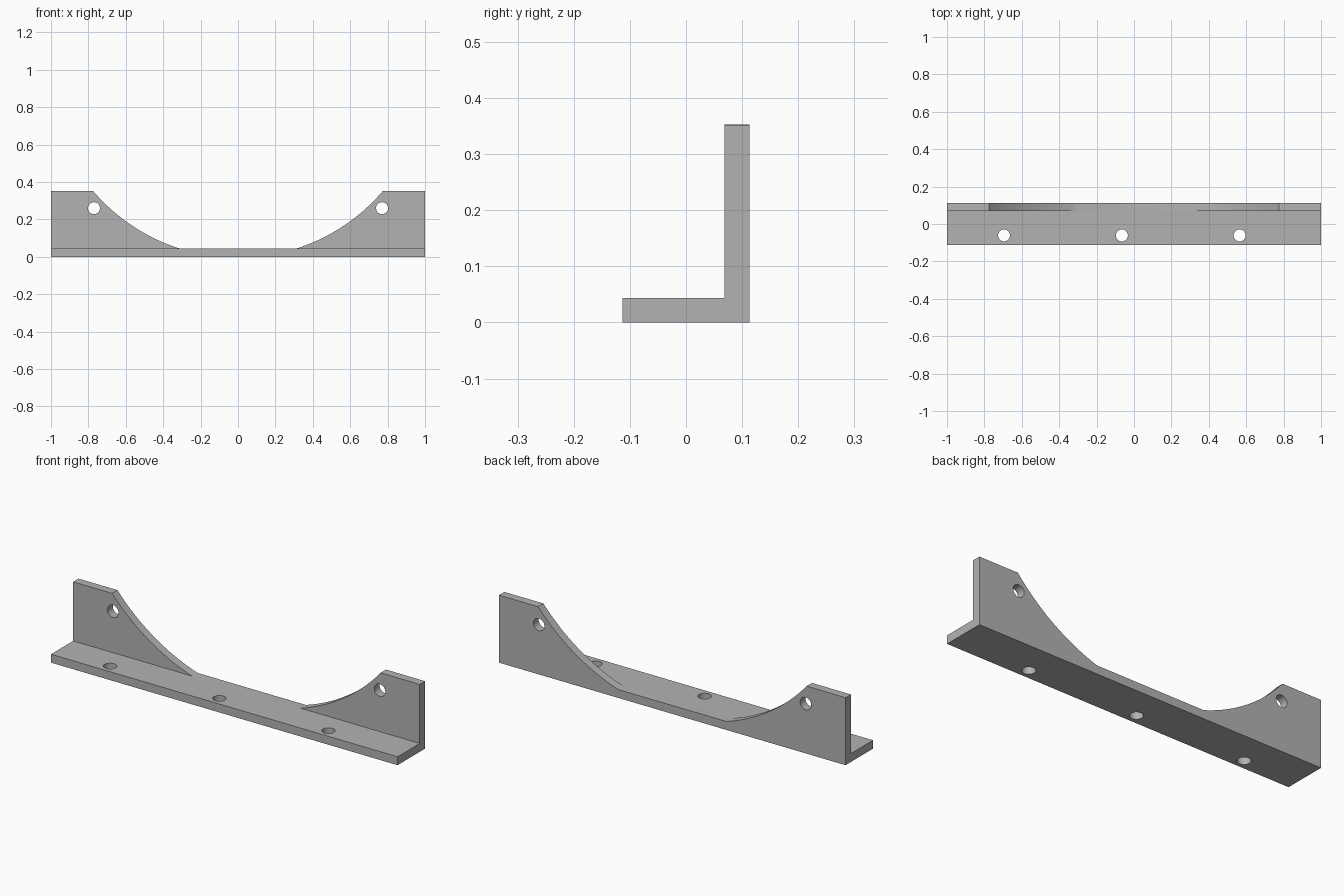
import bpy
import bmesh
from math import sin, cos, pi, asin, radians

cube = bpy.data.objects.get("Cube")
if cube:
    bpy.data.objects.remove(cube, do_unlink=True)

# One plain grey for the whole bracket
GREY = (0.45, 0.45, 0.45, 1)
grey = bpy.data.materials.new("plain grey")
grey.use_nodes = True
grey.diffuse_color = GREY
grey.node_tree.nodes["Principled BSDF"].inputs["Base Color"].default_value = GREY

HALF_LENGTH, HALF_DEPTH, HEIGHT, THICK = 1.0, 0.113, 0.352, 0.044
HOLE_RADIUS = 0.032


def circle(cx, cy, r=HOLE_RADIUS, n=40):
    return [(cx + r * cos(2 * pi * i / n), cy + r * sin(2 * pi * i / n)) for i in range(n)]


def sheet(name, outline, holes, thickness, location, rotation=(0, 0, 0)):
    """Extrude a flat outline with round holes into a solid mesh."""
    curve = bpy.data.curves.new(name, "CURVE")
    curve.dimensions = "2D"
    curve.fill_mode = "BOTH"
    curve.extrude = thickness / 2
    for loop in [outline] + [circle(*h) for h in holes]:
        spline = curve.splines.new("POLY")
        spline.points.add(len(loop) - 1)
        for point, (x, y) in zip(spline.points, loop):
            point.co = (x, y, 0, 1)
        spline.use_cyclic_u = True
    obj = bpy.data.objects.new(name, curve)
    bpy.context.collection.objects.link(obj)
    obj.location, obj.rotation_euler = location, rotation
    bpy.ops.object.select_all(action="DESELECT")
    obj.select_set(True)
    bpy.context.view_layer.objects.active = obj
    bpy.ops.object.convert(target="MESH")
    obj = bpy.context.object
    bm = bmesh.new()
    bm.from_mesh(obj.data)
    bmesh.ops.remove_doubles(bm, verts=bm.verts, dist=1e-5)
    bmesh.ops.recalc_face_normals(bm, faces=bm.faces)
    bm.to_mesh(obj.data)
    bm.free()
    obj.data.materials.clear()
    obj.data.materials.append(grey)
    bpy.ops.object.shade_smooth_by_angle(angle=radians(30))
    return obj


# Horizontal base flange with three mounting holes
front, back = -HALF_DEPTH, HALF_DEPTH - THICK
sheet("base_flange",
      [(-HALF_LENGTH, front), (HALF_LENGTH, front), (HALF_LENGTH, back), (-HALF_LENGTH, back)],
      [(x, -0.061) for x in (-0.695, -0.065, 0.565)],
      THICK, (0, 0, THICK / 2))

# Upright flange: ears at both ends, sweeping down to the base along a large arc
ARC_Z, ARC_R, STEPS = 1.014, 1.019, 32
top_angle, low_angle = asin(0.775 / ARC_R), asin(0.31 / ARC_R)
angles = [top_angle + (low_angle - top_angle) * i / STEPS for i in range(STEPS + 1)]
arc = [(ARC_R * sin(a), ARC_Z - ARC_R * cos(a)) for a in angles]
arc[-1] = (arc[-1][0], THICK)
right_half = [(HALF_LENGTH, 0), (HALF_LENGTH, HEIGHT)] + arc
outline = right_half + [(-x, z) for x, z in reversed(right_half)]
sheet("upright_flange", outline, [(-0.77, 0.26), (0.77, 0.26)],
      THICK, (0, HALF_DEPTH - THICK / 2, 0), (pi / 2, 0, 0))
